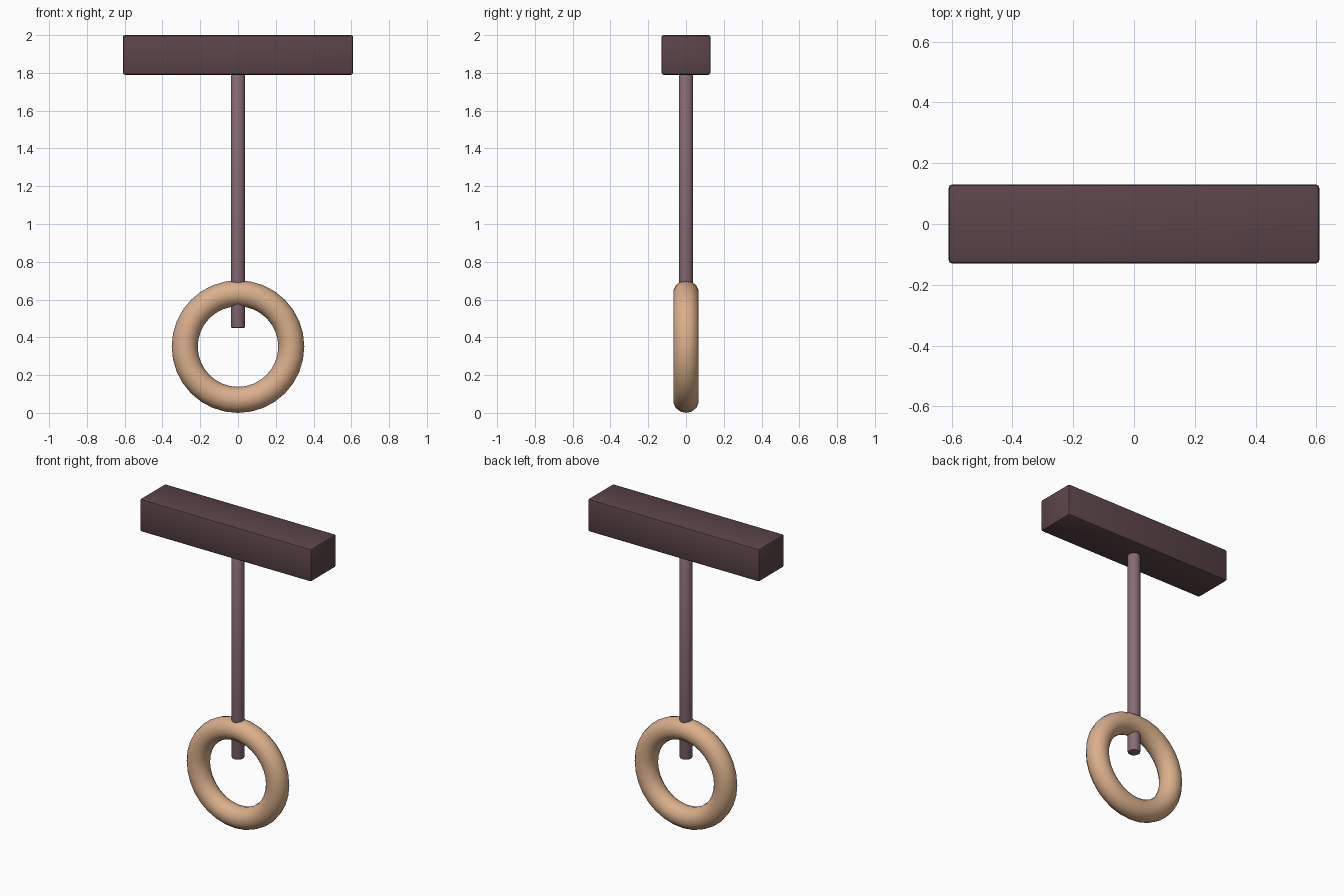
import bpy
import math

cube = bpy.data.objects.get("Cube")
if cube:
    bpy.data.objects.remove(cube, do_unlink=True)


def material(name, color):
    mat = bpy.data.materials.new(name)
    mat.use_nodes = True
    mat.diffuse_color = (*color, 1)
    mat.node_tree.nodes["Principled BSDF"].inputs["Base Color"].default_value = (*color, 1)
    return mat


def finish(name, mat, bevel=0, angle=40):
    obj = bpy.context.object
    obj.name = name
    obj.data.materials.append(mat)
    bpy.ops.object.transform_apply(location=False, rotation=True, scale=True)
    if bevel:
        mod = obj.modifiers.new("Rounded edges", "BEVEL")
        mod.width = bevel
        mod.segments = 2
        bpy.ops.object.modifier_apply(modifier=mod.name)
    bpy.ops.object.shade_smooth_by_angle(angle=math.radians(angle))
    return obj


dark_wood = material("dark plum wood", (0.105, 0.058, 0.066))
rope = material("mauve rope", (0.25, 0.15, 0.175))
pale_wood = material("pale tan wood", (0.70, 0.43, 0.26))

# Overhead beam
bpy.ops.mesh.primitive_cube_add(size=1, location=(0, 0, 1.895))
bpy.context.object.scale = (1.22, 0.26, 0.21)
finish("beam", dark_wood, bevel=0.012)

# Hanging rod, passing through the top of the ring
bottom, top = 0.45, 1.82
bpy.ops.mesh.primitive_cylinder_add(vertices=16, radius=0.038, depth=top - bottom,
                                    location=(0, 0, (bottom + top) / 2))
finish("hanging_rod", rope, bevel=0.008)

# Upright ring facing the front
bpy.ops.mesh.primitive_torus_add(major_radius=0.282, minor_radius=0.069,
                                 major_segments=32, minor_segments=14,
                                 location=(0, 0, 0.351), rotation=(math.pi / 2, 0, 0))
finish("ring", pale_wood, angle=60)
